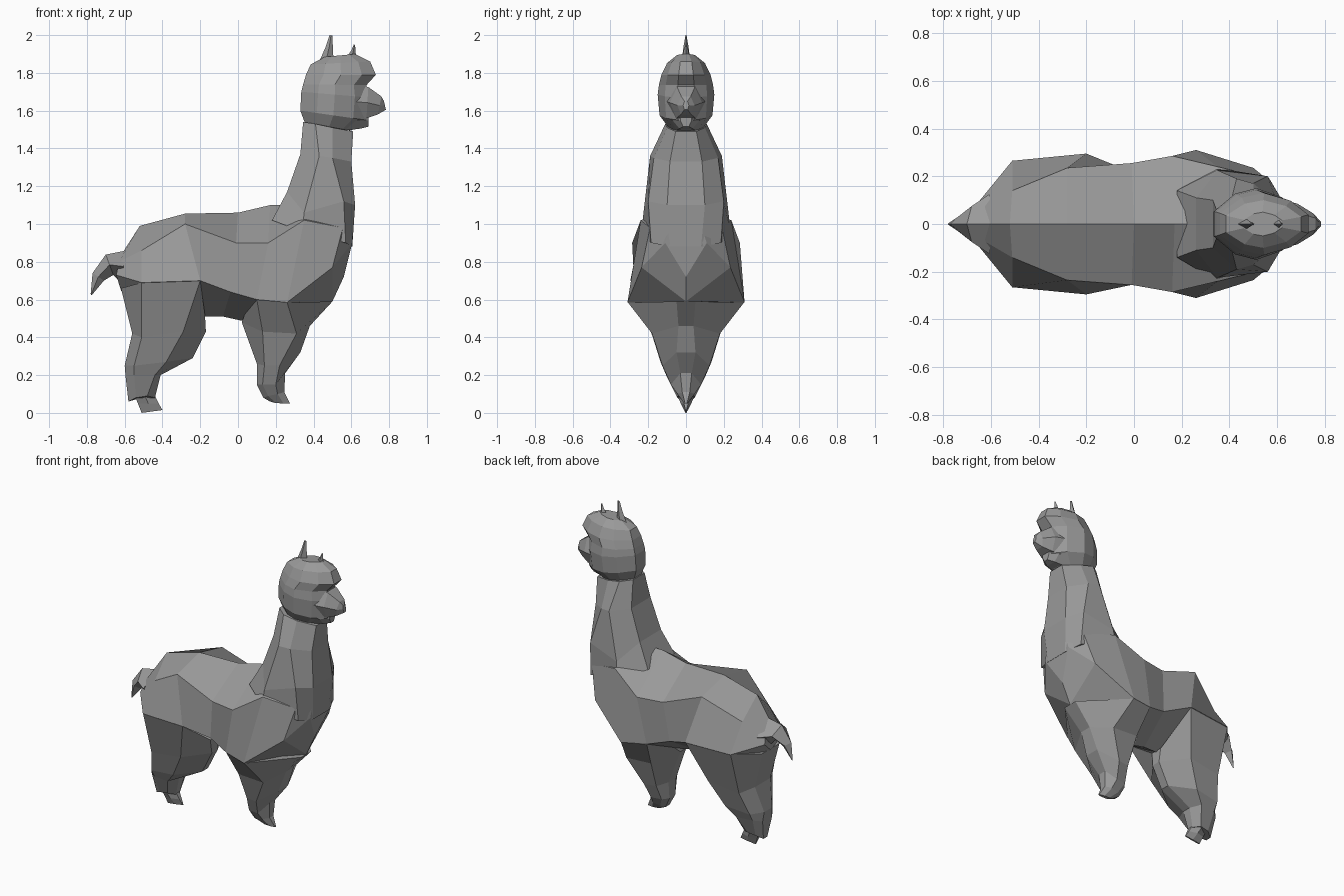
import bpy, bmesh

# Dark grey wool
wool = bpy.data.materials.new("dark_wool")
wool.diffuse_color = (.32, .32, .32, 1)


def loft(name, stations):
    """Skin half-sections (lists of x,y,z with y>=0), mirrored across y=0."""
    bm = bmesh.new()
    rings = []
    for half in stations:
        pts = list(half) + [(x, -y, z) for x, y, z in reversed(half) if y > 0]
        rings.append([bm.verts.new(p) for p in pts])
    n = len(rings[0])
    for a, b in zip(rings, rings[1:]):
        for i in range(n):
            j = (i + 1) % n
            bm.faces.new((a[i], a[j], b[j], b[i]))
    bm.faces.new(rings[0])
    bm.faces.new(list(reversed(rings[-1])))
    bmesh.ops.recalc_face_normals(bm, faces=bm.faces[:])
    me = bpy.data.meshes.new(name)
    bm.to_mesh(me)
    bm.free()
    me.materials.append(wool)
    ob = bpy.data.objects.new(name, me)
    bpy.context.collection.objects.link(ob)
    return ob


def limb(name, spans, profile):
    """Loft from side-view spans (x0, z0, x1, z1, half width) and a (t, width factor) profile."""
    return loft(name, [[(x0 + (x1 - x0) * t, w * k, z0 + (z1 - z0) * t) for t, k in profile]
                       for x0, z0, x1, z1, w in spans])


# Torso: sections from rump to chest (ridge, upper side, lower side, belly)
loft("torso", [
    [(-.61, 0, .85), (-.63, .07, .80), (-.645, .10, .73), (-.62, 0, .65)],
    [(-.52, 0, .99), (-.51, .14, .86), (-.51, .265, .69), (-.55, 0, .52)],
    [(-.28, 0, 1.055), (-.28, .235, 1.0), (-.20, .295, .70), (-.20, 0, .51)],
    [(0, 0, 1.06), (-.01, .255, .90), (-.04, .23, .64), (-.08, 0, .51)],
    [(.17, 0, 1.10), (.16, .285, .90), (.10, .27, .60), (.01, 0, .49)],
    [(.33, 0, 1.10), (.35, .24, 1.02), (.26, .31, .585), (.30, 0, .44)],
    [(.45, 0, 1.10), (.555, .19, .98), (.50, .235, .77), (.50, 0, .59)],
    [(.60, 0, 1.0), (.605, .09, .96), (.605, .11, .90), (.56, 0, .72)],
])

# Neck (nape, rear side, front side, throat)
loft("neck", [
    [(.18, .14, 1.02), (.34, .235, .96), (.57, .185, .90), (.605, .08, .88)],
    [(.26, .11, 1.17), (.35, .225, 1.06), (.56, .20, 1.12), (.62, .10, 1.10)],
    [(.33, .10, 1.37), (.43, .19, 1.36), (.50, .17, 1.35), (.60, .085, 1.33)],
    [(.345, .06, 1.54), (.41, .11, 1.53), (.50, .10, 1.51), (.61, .055, 1.49)],
])

# Woolly head, with the fringe overhanging the eyes
limb("head", [
    (.36, 1.52, .60, 1.495, .09),
    (.33, 1.60, .68, 1.55, .14),
    (.335, 1.70, .69, 1.67, .15),
    (.345, 1.74, .68, 1.735, .143),
    (.36, 1.79, .73, 1.79, .13),
    (.385, 1.845, .70, 1.86, .10),
    (.46, 1.885, .62, 1.90, .05),
], [(0, .35), (.25, .85), (.5, 1), (.8, .75), (1, .3)])

# Muzzle and chin
limb("muzzle", [
    (.58, 1.75, .58, 1.55, .115),
    (.69, 1.725, .68, 1.56, .085),
    (.76, 1.675, .74, 1.58, .045),
    (.773, 1.65, .783, 1.605, .015),
], [(0, .55), (.5, 1), (1, .6)])
limb("chin", [
    (.57, 1.60, .57, 1.495, .10),
    (.64, 1.59, .65, 1.505, .07),
    (.69, 1.58, .69, 1.515, .03),
], [(0, 1), (.5, 1), (1, .5)])

# Ears, one behind the other on the centre line
diamond = [(0, 0), (.5, 1), (1, 0)]
limb("rear_ear", [
    (.43, 1.86, .505, 1.88, .022),
    (.465, 1.94, .502, 1.94, .013),
    (.485, 2.0, .50, 1.998, .003),
], diamond)
limb("front_ear", [
    (.58, 1.89, .625, 1.88, .018),
    (.60, 1.92, .622, 1.92, .012),
    (.613, 1.95, .62, 1.948, .003),
], diamond)

# Tail
limb("tail", [
    (-.59, .86, -.62, .69, .125),
    (-.70, .838, -.66, .73, .075),
    (-.77, .74, -.71, .70, .028),
    (-.78, .63, -.775, .622, .003),
], diamond)

# Legs: each pair merges into one tapering wedge (back, rear side, front side, shin)
loft("hind_legs", [
    [(-.62, .09, .66), (-.51, .263, .69), (-.20, .293, .70), (-.175, .04, .52)],
    [(-.56, .08, .42), (-.51, .175, .40), (-.29, .185, .43), (-.17, .03, .43)],
    [(-.60, .04, .25), (-.55, .12, .25), (-.38, .135, .27), (-.24, .03, .29)],
    [(-.595, .05, .19), (-.55, .09, .20), (-.44, .105, .20), (-.41, .03, .20)],
    [(-.58, .02, .06), (-.54, .045, .08), (-.48, .05, .09), (-.44, .02, .08)],
])
loft("front_legs", [
    [(.05, .12, .56), (.10, .267, .597), (.26, .307, .584), (.50, .05, .59)],
    [(.02, .03, .48), (.13, .18, .43), (.31, .18, .42), (.38, .04, .46)],
    [(.10, .04, .26), (.14, .11, .25), (.22, .125, .25), (.33, .05, .32)],
    [(.10, .03, .15), (.13, .07, .15), (.20, .08, .15), (.25, .03, .21)],
    [(.135, .02, .08), (.16, .04, .09), (.21, .045, .10), (.245, .02, .11)],
    [(.17, .005, .06), (.20, .01, .052), (.24, .01, .05), (.275, .005, .05)],
])

# Hoof
limb("hind_hoof", [
    (-.55, .10, -.45, .11, .05),
    (-.53, .05, -.42, .05, .028),
    (-.51, 0, -.40, .015, .006),
], [(0, .45), (.5, 1), (1, .4)])
